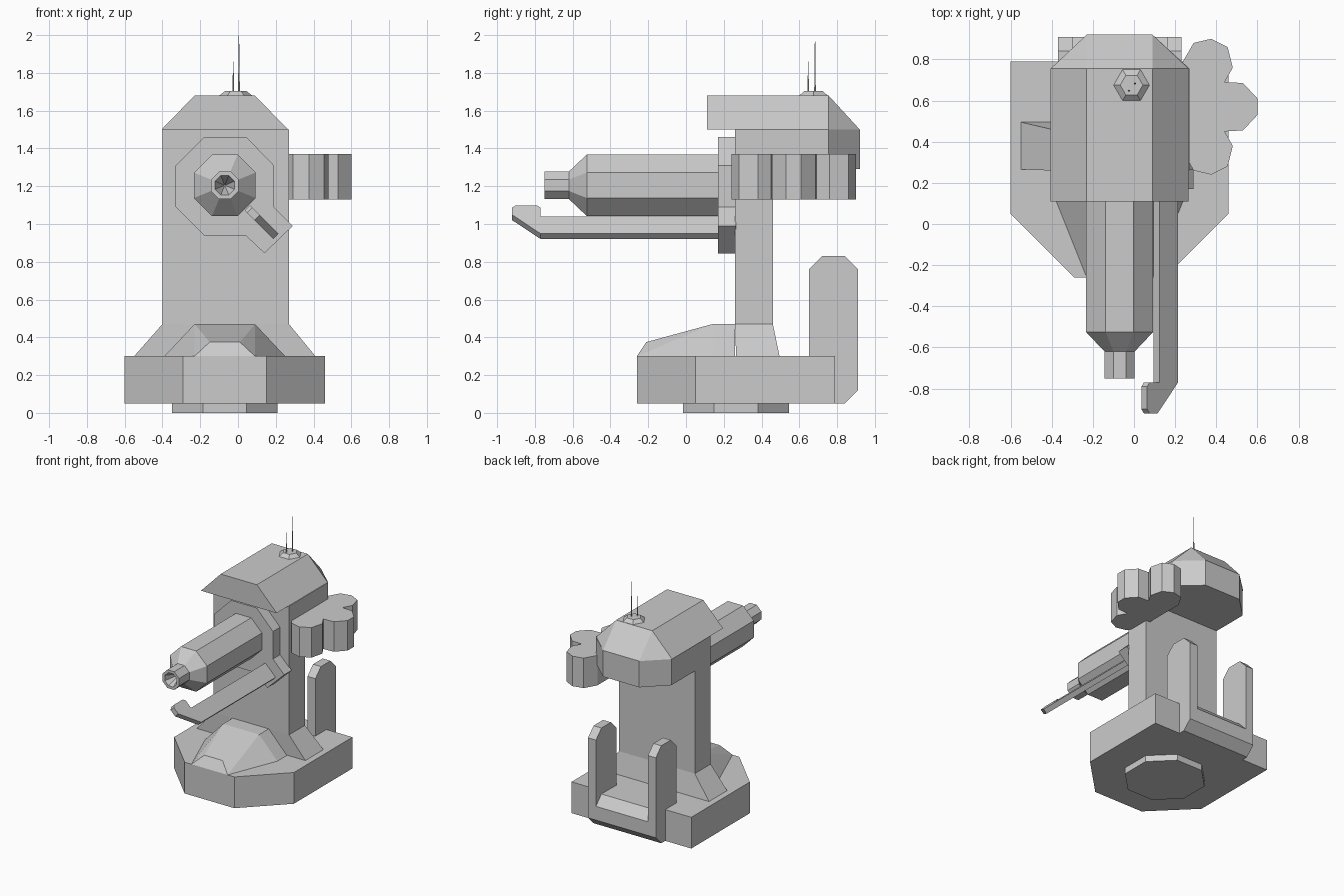
import bpy, bmesh, math
from mathutils import Vector

if "Cube" in bpy.data.objects:
    bpy.data.objects.remove(bpy.data.objects["Cube"])

CX = -0.07  # centre line of the body


def finish(name, bm):
    bmesh.ops.recalc_face_normals(bm, faces=bm.faces)
    me = bpy.data.meshes.new(name)
    bm.to_mesh(me)
    bm.free()
    ob = bpy.data.objects.new(name, me)
    bpy.context.collection.objects.link(ob)
    return ob


def loft(name, rings, cap_end=True):
    """Bridge rings with equal point counts and cap the ends."""
    bm = bmesh.new()
    vs = [[bm.verts.new(p) for p in r] for r in rings]
    n = len(vs[0])
    for a, b in zip(vs, vs[1:]):
        for i in range(n):
            j = (i + 1) % n
            bm.faces.new((a[i], a[j], b[j], b[i]))
    bm.faces.new(vs[0])
    if cap_end:
        bm.faces.new(vs[-1])
    return finish(name, bm)


def prism(name, pts, lo, hi, axis):
    """Extrude a 2D outline along an axis."""
    put = {'x': lambda p, t: (t, p[0], p[1]),
           'y': lambda p, t: (p[0], t, p[1]),
           'z': lambda p, t: (p[0], p[1], t)}[axis]
    return loft(name, [[put(p, t) for p in pts] for t in (lo, hi)])


def hull(name, pts):
    bm = bmesh.new()
    vs = [bm.verts.new(p) for p in pts]
    bmesh.ops.convex_hull(bm, input=vs)
    bmesh.ops.dissolve_limit(bm, angle_limit=0.01, verts=bm.verts, edges=bm.edges)
    return finish(name, bm)


def octagon(apothem, cx, cy):
    r = apothem / math.cos(math.pi / 8)
    return [(cx + r * math.cos(math.pi / 8 + i * math.pi / 4),
             cy + r * math.sin(math.pi / 8 + i * math.pi / 4)) for i in range(8)]


def rect(x0, x1, y0, y1, z):
    return [(x0, y0, z), (x1, y0, z), (x1, y1, z), (x0, y1, z)]


def mirrored(pts):
    """Both sides of the body from the right-hand points."""
    return pts + [(2 * CX - p[0],) + tuple(p[1:]) for p in pts]


# Foot and base slab
prism("foot", octagon(0.28, CX, 0.265), 0, 0.06, 'z')
prism("base", [(-.60, .79), (-.60, .05), (-.29, -.26), (.15, -.26), (.46, .05), (.46, .79)],
      0.05, 0.30, 'z')

# Column with its flared bottom, and the sloped front fairing
loft("column", [rect(-.55, .41, .265, .495, .30), rect(-.40, .27, .26, .46, .47),
                rect(-.40, .27, .26, .46, 1.5)])
hull("front_fairing", mirrored([(.25, .26, .30), (.25, .14, .30), (.09, -.26, .30),
                                (.01, -.21, .375), (.09, .14, .47), (.09, .26, .47)]))

# Rear guard: two posts joined by a bevelled bar
post = [(.65, .05), (.84, .05), (.91, .12), (.91, .76), (.84, .83), (.72, .83), (.65, .76)]
for side, x in (("left", -.37), ("right", .16)):
    prism("rear_post_" + side, post, x, x + .07, 'x')
prism("rear_bar", [(.70, .05), (.84, .05), (.91, .12), (.91, .23), (.84, .302), (.70, .302)],
      -.30, .16, 'x')

# Head: block at the back and sloped hood above
prism("head_block", [(-.40, .26), (.27, .26), (.27, .755), (.09, .92), (-.23, .92), (-.40, .755)],
      1.29, 1.5, 'z')
hull("hood", mirrored([(.265, .11, 1.5), (.265, .755, 1.5), (.09, .92, 1.5),
                       (.09, .11, 1.68), (.09, .755, 1.68)]))

# Antenna mount and aerials
hexa = [(math.cos(i * math.pi / 3), math.sin(i * math.pi / 3)) for i in range(6)]
loft("antenna_mount", [[(-.012 + r * c, .675 + r * s, z) for c, s in hexa]
                       for r, z in ((.087, 1.68), (.055, 1.705))])
for name, x, y, top in (("aerial_tall", .005, .683, 2.0), ("aerial_short", -.025, .647, 1.86)):
    loft(name, [[(x + r * c, y + r * s, z) for c, s in hexa]
                for r, z in ((.005, 1.70), (.001, top))])

# Gun mounting plate with a lower corner tab
prism("mount_plate", [(-.18, 1.46), (.045, 1.46), (.19, 1.31), (.19, 1.09), (.29, .99),
                      (.14, .845), (.04, .94), (-.18, .94), (-.33, 1.09), (-.33, 1.31)],
      .17, .265, 'y')

# Barrel with tapered nose and hollow muzzle
barrel = [(.163, .18), (.163, -.525), (.073, -.62), (.073, -.75), (.052, -.75), (.003, -.62)]
loft("barrel", [[(x, y, z) for x, z in octagon(a, CX, 1.205)] for a, y in barrel])

# Diagonal rail with a hooked tip: profile in (y, s), s runs up and inwards
rail = [(.18, 0), (-.77, 0), (-.92, .14), (-.92, .195), (-.90, .212), (-.79, .212),
        (-.77, .195), (-.77, .129), (.18, .129)]
along = Vector((-1, 0, 1)).normalized()
across = Vector((1, 0, 1)).normalized()
loft("hooked_rail", [[Vector((.20, y, .935)) + along * s + across * t for y, s in rail]
                     for t in (-.02, .02)])

# Lobed magazine on the side
half = [(.235, .785), (.29, .88), (.375, .90), (.455, .86), (.48, .76), (.44, .69),
        (.53, .685), (.60, .61)]
prism("lobed_magazine", half + [(x, 1.14 - y) for x, y in reversed(half)], 1.13, 1.37, 'z')
